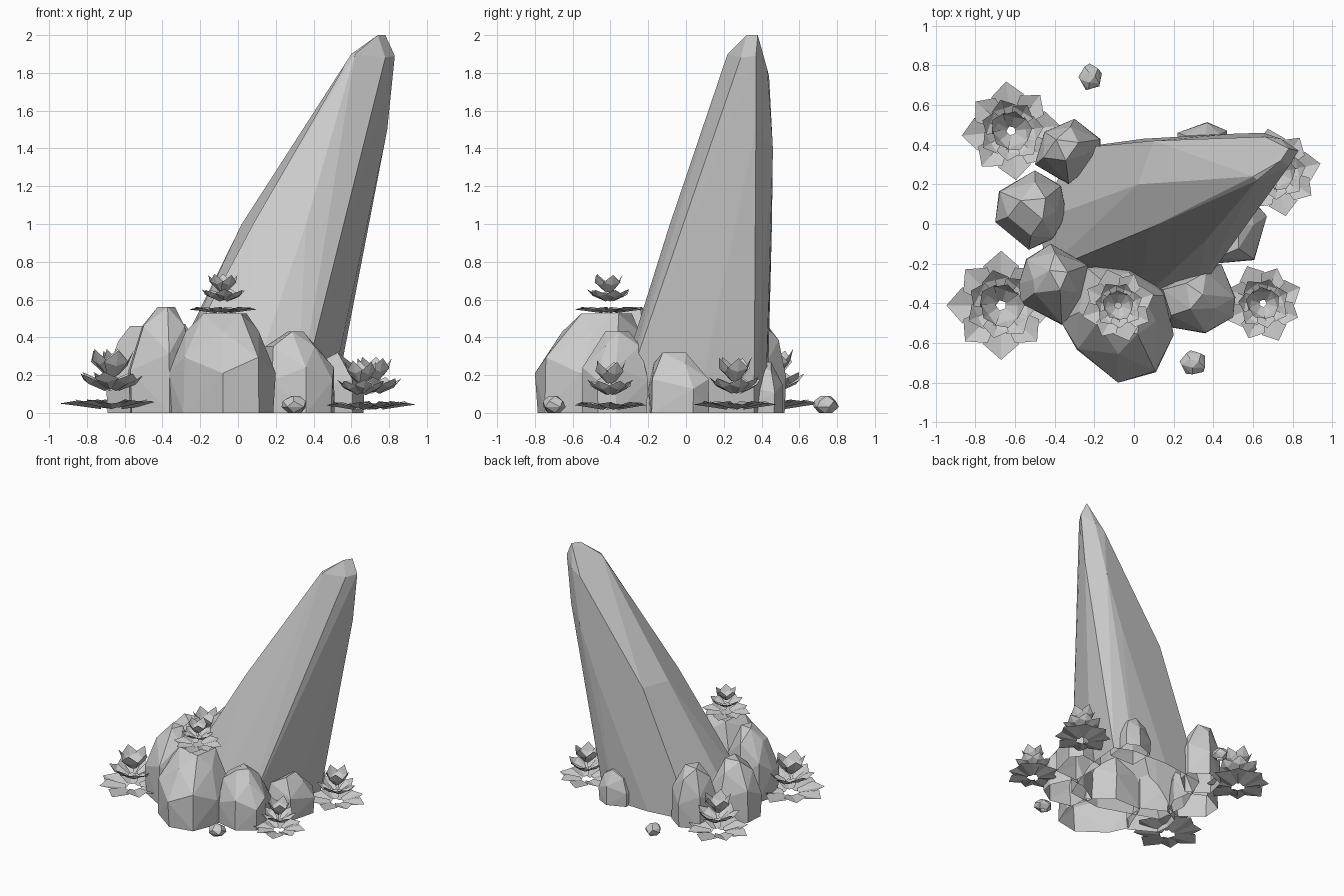
import bpy, bmesh, math, random
from mathutils import Vector

if "Cube" in bpy.data.objects:
    bpy.data.objects.remove(bpy.data.objects["Cube"], do_unlink=True)

# One plain stone colour
stone = bpy.data.materials.new("light_grey")
stone.use_nodes = True
colour = (0.6, 0.6, 0.6, 1)
stone.diffuse_color = colour
stone.node_tree.nodes["Principled BSDF"].inputs["Base Color"].default_value = colour


def finish(bm, name):
    mesh = bpy.data.meshes.new(name)
    bm.to_mesh(mesh)
    bm.free()
    mesh.materials.append(stone)
    obj = bpy.data.objects.new(name, mesh)
    bpy.context.collection.objects.link(obj)
    return obj


def hull(points, name):
    """Faceted convex stone around a set of points, open where it meets the ground."""
    bm = bmesh.new()
    for p in points:
        bm.verts.new(p)
    res = bmesh.ops.convex_hull(bm, input=bm.verts[:])
    loose = [v for v in res["geom_interior"] if isinstance(v, bmesh.types.BMVert)]
    bmesh.ops.delete(bm, geom=loose, context="VERTS")
    bmesh.ops.dissolve_limit(bm, angle_limit=math.radians(3),
                             verts=bm.verts[:], edges=bm.edges[:])
    bmesh.ops.recalc_face_normals(bm, faces=bm.faces[:])
    under = [f for f in bm.faces if all(v.co.z < 0.001 for v in f.verts)]
    bmesh.ops.delete(bm, geom=under, context="FACES")
    return finish(bm, name)


def boulder(name, outline, peak, height, crown=0.38):
    """Chiselled boulder: plan outline at the belt, narrowing to a flat crown."""
    ring = [Vector(p) for p in outline]
    centre = sum(ring, Vector((0, 0))) / len(ring)
    peak = Vector(peak)
    points = []

    def add(p, about, scale, level):
        q = about + (p - centre) * scale
        points.append((q.x, q.y, level * height))

    for i, p in enumerate(ring):
        add(p, centre, 0.95, 0)
        if i % 2:
            add(p, centre, 0.93, 0.56)
            add(p, peak, crown, 1)
        else:
            add(p, centre, 1, 0.4)
            add(p, centre.lerp(peak, 0.7), 0.68, 0.82)
    return hull(points, name)


def pebble(name, x, y, size, seed):
    rng = random.Random(seed)
    w, d, h = size
    points = []
    for z, r, n in [(0, 0.5, 4), (0.35, 1, 5), (0.7, 0.9, 5), (1, 0.4, 3)]:
        for i in range(n):
            a = math.tau * (i + z + rng.uniform(-0.15, 0.15)) / n
            points.append((x + w * r * math.cos(a), y + d * r * math.sin(a), z * h))
    return hull(points, name)


def rosette(name, x, y, z, radius, height, turn):
    """Three floating tiers of broad, folded, pointed leaves."""
    bm = bmesh.new()
    # count, reach, base radius, base height, middle height, tip height
    tiers = [(8, 1.0, 0.2, 0.06, 0.12, 0.15),
             (7, 0.66, 0.14, 0.35, 0.46, 0.63),
             (5, 0.43, 0.08, 0.57, 0.75, 1.0)]
    for count, reach, inner, z0, z1, z2 in tiers:
        for i in range(count):
            a = turn + math.tau * i / count
            out = Vector((math.cos(a), math.sin(a), 0))
            side = Vector((-out.y, out.x, 0))
            length = reach * (1.02 - 0.07 * (i % 2))
            mid = inner + (length - inner) * 0.64
            half = mid * math.tan(math.pi / count) * 1.12
            # neighbouring leaves tuck over and under each other
            tuck = 0.025 * (i % 2)

            def vert(r, s, h):
                p = (out * r + side * s) * radius
                return bm.verts.new((x + p.x, y + p.y, z + (h + tuck) * height))

            root, rib, tip = vert(inner, 0, z0), vert(mid, 0, z1), vert(length, 0, z2)
            for s in (1, -1):
                foot = vert(inner, s * half * 0.45, z0 + 0.04)
                edge = vert(mid, s * half, z1 + 0.07)
                bm.faces.new((root, rib, edge, foot))
                bm.faces.new((rib, tip, edge))
    bm.normal_update()
    for f in bm.faces:
        if f.normal.z < 0:
            f.normal_flip()
    return finish(bm, name)


# Leaning spire: foot, waist, shoulder and tip sections
foot = [(-0.47, 0.02), (-0.45, -0.24), (0.02, -0.4), (0.31, -0.36),
        (0.47, 0.05), (0.5, 0.36), (0.36, 0.42), (0.05, 0.43), (-0.32, 0.38)]
waist = [(0.02, 0.2), (0.08, -0.02), (0.36, -0.085), (0.55, -0.01),
         (0.68, 0.25), (0.69, 0.36), (0.5, 0.455), (0.1, 0.42)]
shoulder = [(0.6, 0.24, 1.9), (0.62, 0.22, 1.9), (0.78, 0.29, 1.88),
            (0.83, 0.37, 1.89), (0.74, 0.43, 1.82), (0.66, 0.44, 1.78),
            (0.79, 0.37, 1.5), (0.65, 0.46, 1.4)]
tip = [(0.74, 0.32, 2), (0.78, 0.38, 2)]
hull([(x, y, 0) for x, y in foot] + [(x, y, 1) for x, y in waist]
     + shoulder + tip, "leaning_spire")

# Boulders around the foot
boulder("front_boulder",
        [(-0.37, -0.49), (-0.3, -0.64), (-0.08, -0.8), (0.12, -0.76),
         (0.2, -0.56), (0.18, -0.35), (0, -0.2), (-0.25, -0.2)],
        (-0.07, -0.43), 0.525, 0.48)
boulder("front_right_boulder",
        [(-0.58, -0.3), (-0.55, -0.17), (-0.42, -0.1), (-0.22, -0.2),
         (-0.25, -0.4), (-0.36, -0.52), (-0.57, -0.4)], (-0.39, -0.27), 0.56, 0.28)
boulder("right_boulder",
        [(-0.7, 0.01), (-0.69, 0.17), (-0.5, 0.27), (-0.36, 0.2),
         (-0.34, 0.05), (-0.4, -0.08), (-0.53, -0.13)], (-0.5, 0.08), 0.46)
boulder("back_right_boulder",
        [(-0.5, 0.3), (-0.46, 0.47), (-0.3, 0.53), (-0.16, 0.43),
         (-0.17, 0.33), (-0.33, 0.19)], (-0.34, 0.39), 0.47)
boulder("front_left_boulder",
        [(0.12, -0.33), (0.3, -0.22), (0.44, -0.2), (0.52, -0.37),
         (0.5, -0.47), (0.36, -0.56), (0.18, -0.52)], (0.28, -0.36), 0.43)
boulder("left_boulder",
        [(0.4, -0.2), (0.61, -0.19), (0.67, 0.04), (0.6, 0.13), (0.4, 0.1)],
        (0.5, -0.06), 0.32)
boulder("back_left_boulder",
        [(0.22, 0.46), (0.37, 0.52), (0.47, 0.47), (0.45, 0.25), (0.22, 0.25)],
        (0.35, 0.4), 0.27)

# Loose pebbles
pebble("front_pebble", 0.3, -0.7, (0.07, 0.065, 0.09), 2)
pebble("back_pebble", -0.22, 0.74, (0.06, 0.07, 0.09), 4)

# Leafy rosettes
rosette("front_right_rosette", -0.67, -0.41, 0, 0.27, 0.33, 0.0)
rosette("back_right_rosette", -0.62, 0.47, 0, 0.245, 0.33, 0.1)
rosette("front_left_rosette", 0.65, -0.4, 0, 0.2, 0.27, 0.4)
rosette("back_left_rosette", 0.72, 0.26, 0, 0.22, 0.29, 0.2)
rosette("boulder_top_rosette", -0.08, -0.41, 0.515, 0.185, 0.215, 0.3)
